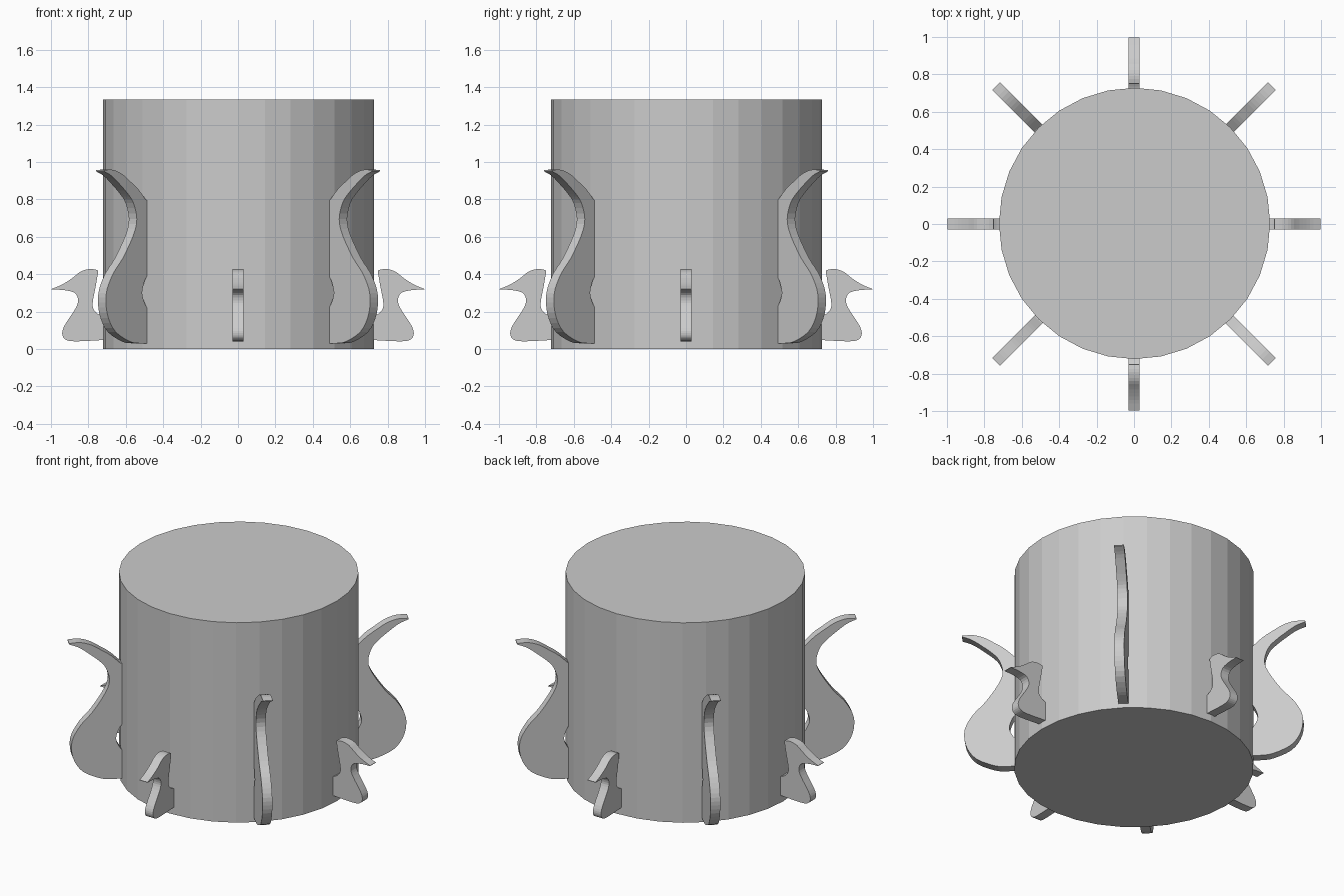
import bpy, bmesh, math
from mathutils import Vector

if "Cube" in bpy.data.objects:
    bpy.data.objects.remove(bpy.data.objects["Cube"])

THICK = 0.06


def smooth_run(pts, steps=3):
    """Catmull-Rom curve through an open run of (radius, z) points."""
    p = [Vector(q) for q in pts]
    p = [2 * p[0] - p[1]] + p + [2 * p[-1] - p[-2]]
    out = []
    for i in range(1, len(p) - 2):
        a, b, c, d = p[i - 1:i + 3]
        for k in range(steps):
            t = k / steps
            out.append(0.5 * (2 * b + (c - a) * t + (2 * a - 5 * b + 4 * c - d) * t * t
                              + (3 * b - a - 3 * c + d) * t ** 3))
    out.append(p[-2])
    return out


def fin(name, runs, angle):
    """Flat plate: outline made of smooth runs joined at sharp corners."""
    outline = []
    for run in runs:
        for q in smooth_run(run):
            if not outline or (q - outline[-1]).length > 1e-4:
                outline.append(q)
    bm = bmesh.new()
    face = bm.faces.new([bm.verts.new((q.x, -THICK / 2, q.y)) for q in outline])
    ext = bmesh.ops.extrude_face_region(bm, geom=[face])
    moved = [g for g in ext["geom"] if isinstance(g, bmesh.types.BMVert)]
    bmesh.ops.translate(bm, verts=moved, vec=(0, THICK, 0))
    bmesh.ops.recalc_face_normals(bm, faces=bm.faces)
    mesh = bpy.data.meshes.new(name)
    bm.to_mesh(mesh)
    bm.free()
    obj = bpy.data.objects.new(name, mesh)
    obj.rotation_euler.z = angle
    bpy.context.collection.objects.link(obj)


# Main drum
bpy.ops.mesh.primitive_cylinder_add(vertices=32, radius=0.725, depth=1.335,
                                    location=(0.003, 0.003, 0.6675))
bpy.context.object.name = "drum"

# Tall curled fin: underside and belly, upper edge, wall side with a notch
tall = [
    [(0.69, 0.03), (0.78, 0.031), (0.847, 0.04), (0.953, 0.09), (1.010, 0.166),
     (1.029, 0.25), (1.018, 0.325), (0.969, 0.41), (0.90, 0.487), (0.82, 0.61),
     (0.795, 0.695), (0.82, 0.78), (0.863, 0.83), (0.923, 0.88), (0.984, 0.925),
     (1.043, 0.95)],
    [(1.043, 0.957), (0.975, 0.958), (0.907, 0.936), (0.847, 0.898),
     (0.786, 0.856), (0.725, 0.797)],
    [(0.69, 0.79), (0.69, 0.40)],
    [(0.715, 0.395), (0.738, 0.36), (0.755, 0.30), (0.738, 0.25), (0.715, 0.215)],
    [(0.69, 0.21), (0.69, 0.10)],
]

# Short hooked fin: bottom and outer edge, hook top, inner edge
short = [
    [(0.69, 0.05), (0.87, 0.041), (0.925, 0.053), (0.94, 0.085), (0.925, 0.13),
     (0.87, 0.215), (0.855, 0.26), (0.873, 0.30), (0.93, 0.315), (0.997, 0.318)],
    [(0.997, 0.321), (0.94, 0.345), (0.885, 0.38), (0.84, 0.415), (0.79, 0.428),
     (0.75, 0.422)],
    [(0.748, 0.41), (0.762, 0.33), (0.777, 0.245), (0.768, 0.205), (0.735, 0.18),
     (0.69, 0.165)],
]

# Alternate short fins on the axes with tall fins on the diagonals
for i in range(4):
    fin(f"short_fin_{i + 1}", short, i * math.pi / 2)
    fin(f"tall_fin_{i + 1}", tall, (i + 0.5) * math.pi / 2)
